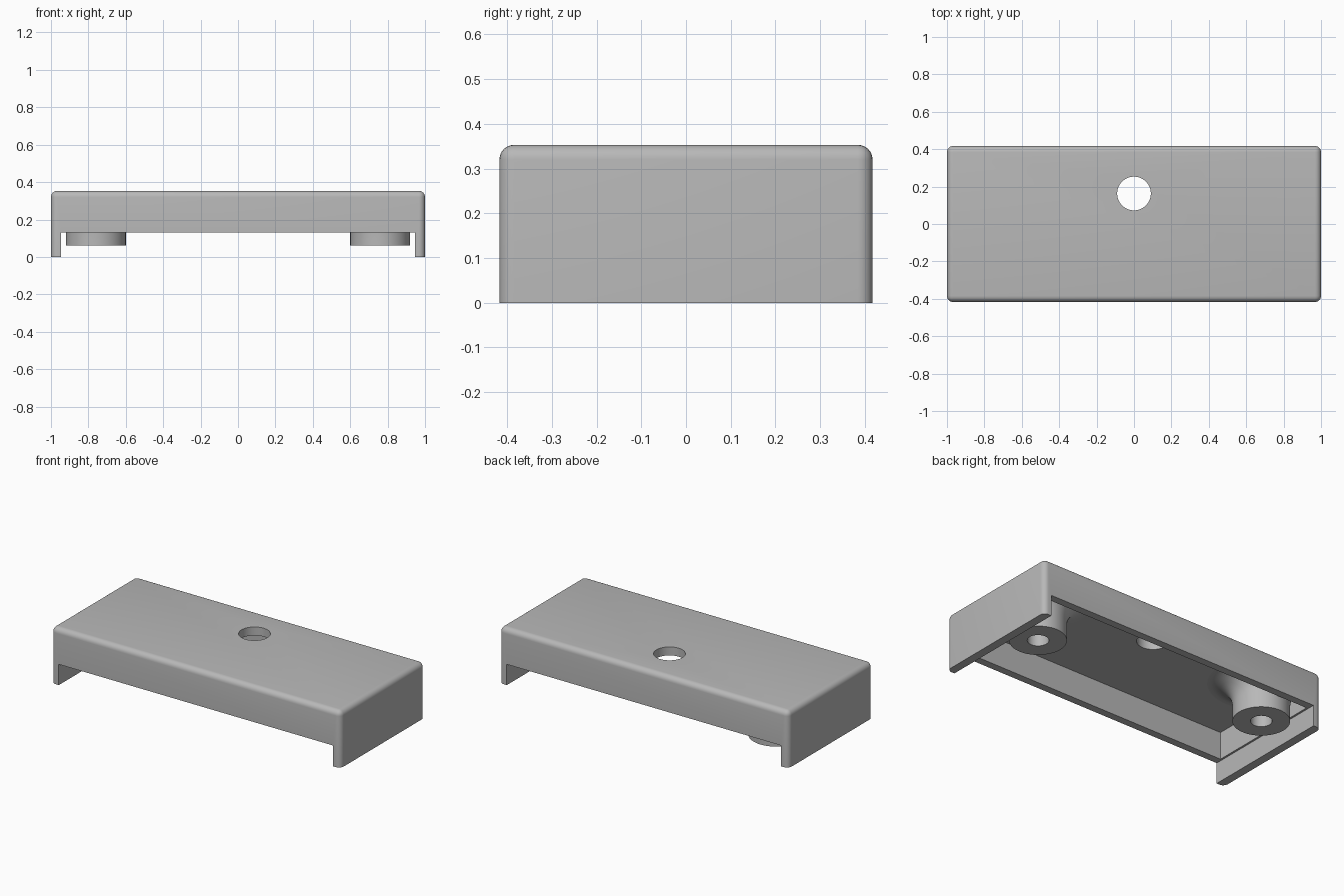
import bpy, bmesh, math
from mathutils import Matrix, Vector

cube = bpy.data.objects.get("Cube")
if cube:
    bpy.data.objects.remove(cube, do_unlink=True)

grey = bpy.data.materials.new("plain grey")
grey.diffuse_color = (0.48, 0.48, 0.48, 1)
grey.use_nodes = True
grey.node_tree.nodes["Principled BSDF"].inputs["Base Color"].default_value = grey.diffuse_color

HALF_X, HALF_Y, HEIGHT = 1.0, 0.417, 0.353
SKIRT_Z, CEILING_Z, ROUNDING = 0.13, 0.30, 0.033


def make_object(name, bm):
    bmesh.ops.recalc_face_normals(bm, faces=bm.faces)
    mesh = bpy.data.meshes.new(name)
    bm.to_mesh(mesh)
    bm.free()
    mesh.materials.append(grey)
    obj = bpy.data.objects.new(name, mesh)
    bpy.context.collection.objects.link(obj)
    return obj


def box(hx, hy, z0, z1):
    bm = bmesh.new()
    bmesh.ops.create_cube(bm, size=2)
    for v in bm.verts:
        v.co = Vector((v.co.x * hx, v.co.y * hy, z1 if v.co.z > 0 else z0))
    return bm


def smooth(obj):
    bpy.ops.object.select_all(action="DESELECT")
    obj.select_set(True)
    bpy.context.view_layer.objects.active = obj
    bpy.ops.object.shade_smooth_by_angle(angle=math.radians(35))


def cut(target, cutter):
    mod = target.modifiers.new("cut", "BOOLEAN")
    mod.operation, mod.solver, mod.object = "DIFFERENCE", "EXACT", cutter
    bpy.context.view_layer.objects.active = target
    bpy.ops.object.modifier_apply(modifier=mod.name)
    bpy.data.objects.remove(cutter, do_unlink=True)


# Cover: block with rounded upright and top edges, flat underneath
bm = box(HALF_X, HALF_Y, 0, HEIGHT)
edges = [e for e in bm.edges if max(v.co.z for v in e.verts) > 0]
bmesh.ops.bevel(bm, geom=edges, offset=ROUNDING, offset_type="OFFSET",
                segments=6, profile=0.5, affect="EDGES")
cover = make_object("cover", bm)

# Open slot between the end walls, then the hollow inside
cut(cover, make_object("slot_cutter", box(0.947, 1, -1, SKIRT_Z)))
cut(cover, make_object("cavity_cutter", box(0.935, 0.37, -0.5, CEILING_Z)))

# Round hole through the top
bm = bmesh.new()
bmesh.ops.create_cone(bm, cap_ends=True, segments=64, radius1=0.09, radius2=0.09,
                      depth=1, matrix=Matrix.Translation((0, 0.163, HEIGHT)))
cut(cover, make_object("hole_cutter", bm))
smooth(cover)


# Screw bosses: turned profile with a blind hole and a flared root
def boss(name, x, y):
    radius, fillet = 0.16, 0.14
    profile = [(0, 0.27), (0.06, 0.27), (0.06, 0.06), (radius, 0.06)]
    for i in range(11):
        a = math.pi / 2 * i / 10
        profile.append((radius + fillet * (1 - math.cos(a)),
                        CEILING_Z - fillet * (1 - math.sin(a))))
    bm = bmesh.new()
    verts = [bm.verts.new((r, 0, z)) for r, z in profile]
    path = [bm.edges.new(pair) for pair in zip(verts, verts[1:])]
    bmesh.ops.spin(bm, geom=verts + path, cent=(0, 0, 0), axis=(0, 0, 1),
                   angle=2 * math.pi, steps=64)
    bmesh.ops.remove_doubles(bm, verts=bm.verts, dist=0.0005)
    # Keep the flare inside the thickness of the walls
    for v in bm.verts:
        v.co.x = max(-0.96, min(0.96, v.co.x + x))
        v.co.y = max(-0.39, min(0.39, v.co.y + y))
    bmesh.ops.dissolve_degenerate(bm, dist=0.0001, edges=bm.edges)
    smooth(make_object(name, bm))


boss("left_boss", 0.76, 0.08)
boss("right_boss", -0.76, 0.19)
